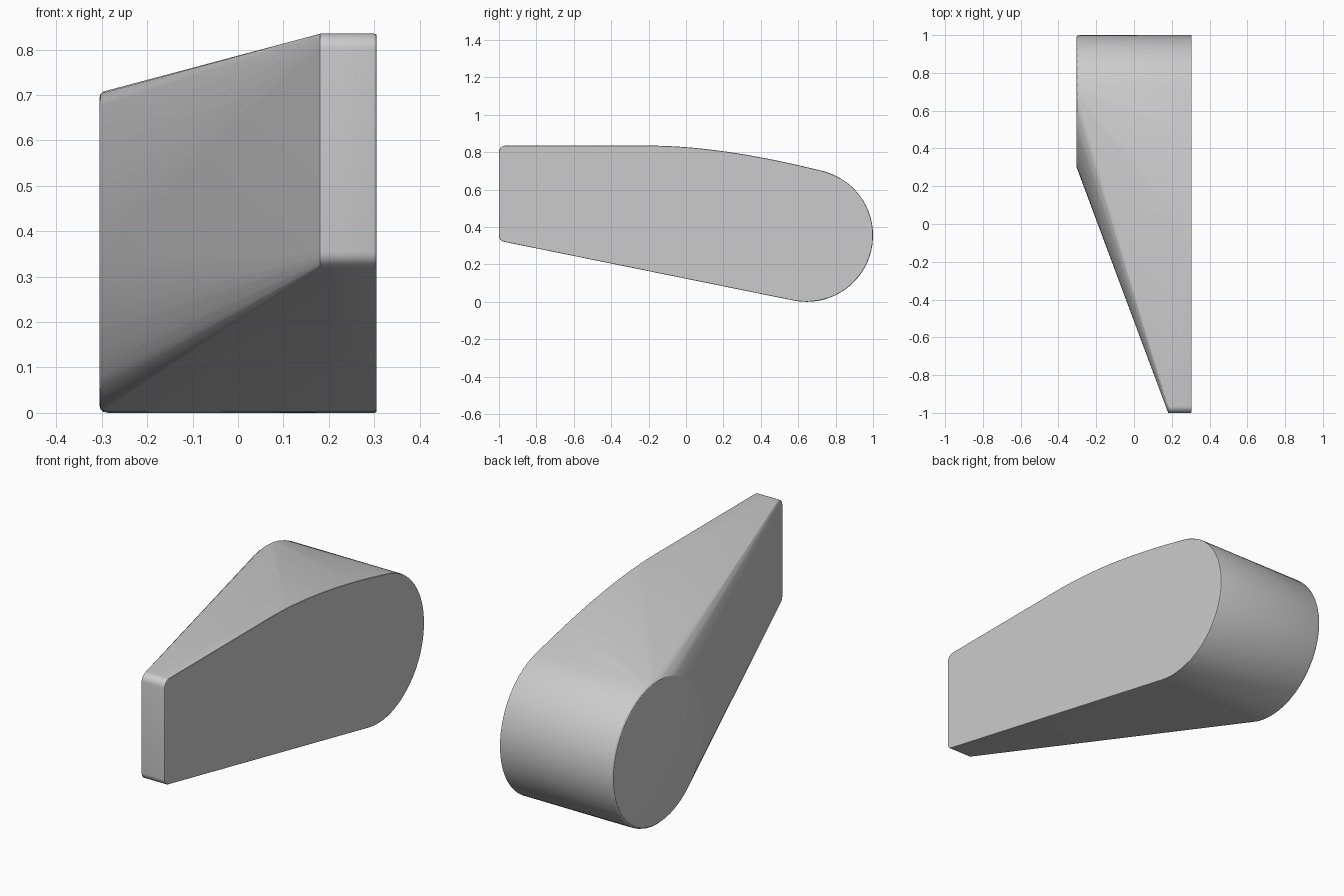
import bpy, bmesh
from math import sin, cos, radians

if "Cube" in bpy.data.objects:
    bpy.data.objects.remove(bpy.data.objects["Cube"])

CY, CZ, R = 0.645, 0.355, 0.355


def arc(cy, cz, r, a0, a1, n):
    angles = [radians(a0 + (a1 - a0) * i / n) for i in range(n + 1)]
    return [(cy + r * cos(a), cz + r * sin(a)) for a in angles]


# rounded front end, lower then upper corner
nose = arc(-0.965, 0.355, 0.035, 258.7, 180, 6) + arc(-0.965, 0.8, 0.035, 180, 90, 6)

# gently curved top, running tangent into the big round back
top = []
for i in range(17):
    t = i / 16
    top.append(tuple((1 - t) ** 2 * a + 2 * t * (1 - t) * b + t * t * c
                     for a, b, c in zip((-0.2, 0.835), (0.19, 0.835), (0.731, 0.699))))
back = arc(CY, CZ, R, 76, -101.3, 32)
side = nose + top + back

bm = bmesh.new()


def ring(points, x, scale=1.0, cy=0.0, cz=0.4175):
    for y, z in points:
        bm.verts.new((x, cy + (y - cy) * scale, cz + (z - cz) * scale))


# full side outline with a fine edge rounding
ring(side, 0.305, 0.995)
ring(side, 0.3035, 0.9985)
ring(side, 0.299)
# narrow strip of the front end
ring(nose, 0.181)
# round face on the far side with a softened rim
disc = arc(CY, CZ, R, 0, 352.5, 47)
for x, s in ((-0.305, 0.955), (-0.303, 0.978), (-0.297, 0.993), (-0.286, 1.0)):
    ring(disc, x, s, CY, CZ)

# taut skin over all sections
hull = bmesh.ops.convex_hull(bm, input=bm.verts)
loose = [v for v in bm.verts if not v.link_faces]
bmesh.ops.delete(bm, geom=loose, context='VERTS')
bmesh.ops.dissolve_limit(bm, angle_limit=radians(0.2), verts=bm.verts, edges=bm.edges)
bmesh.ops.recalc_face_normals(bm, faces=bm.faces)

mesh = bpy.data.meshes.new("tapered_wedge")
bm.to_mesh(mesh)
bm.free()
body = bpy.data.objects.new("tapered_wedge", mesh)
bpy.context.collection.objects.link(body)
bpy.context.view_layer.objects.active = body
body.select_set(True)
bpy.ops.object.shade_smooth_by_angle(angle=radians(20))
